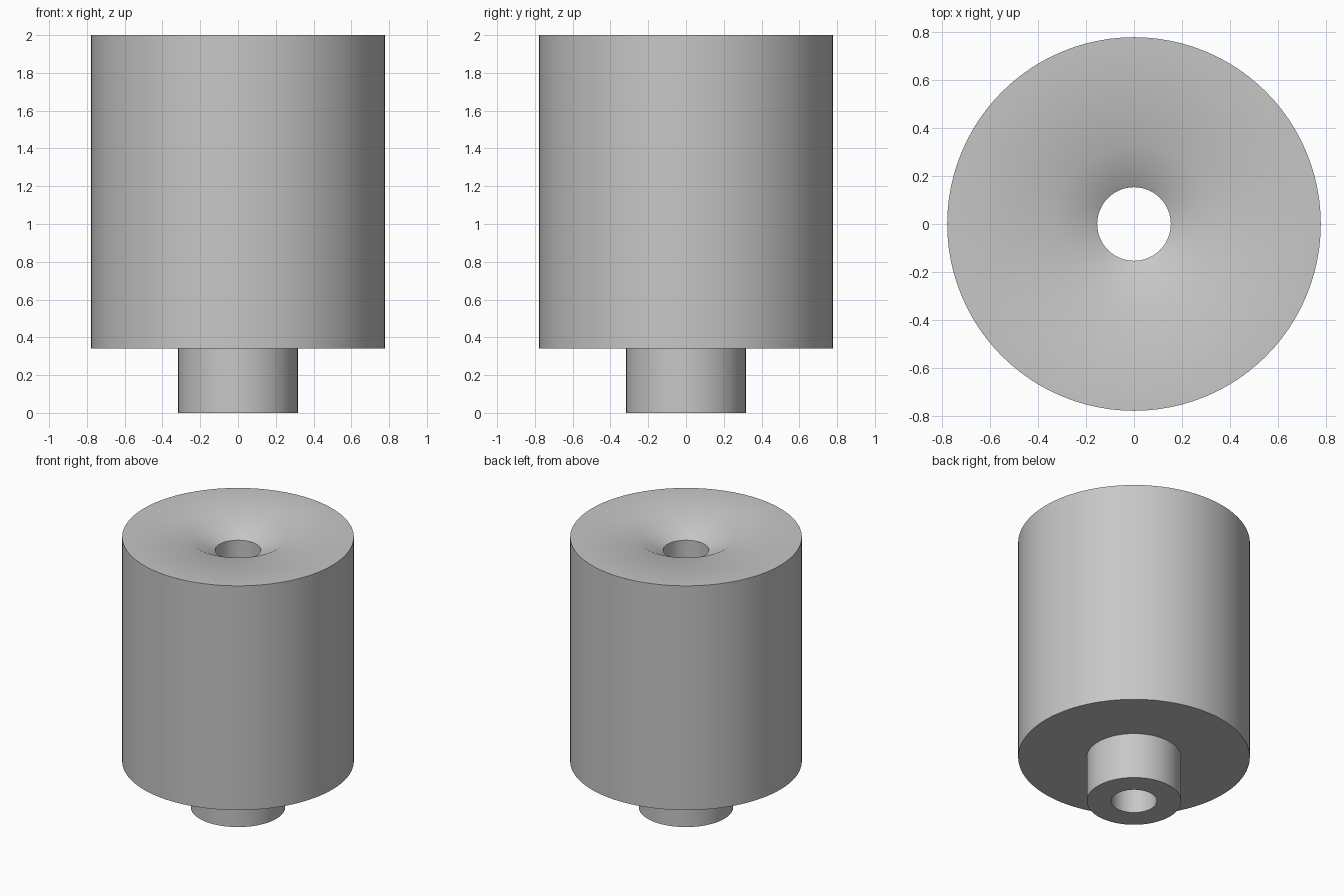
import bpy, bmesh, math

cube = bpy.data.objects.get("Cube")
if cube:
    bpy.data.objects.remove(cube, do_unlink=True)

SIDES = 96
BODY_R, NECK_R, BORE_R, SINK_R = 0.777, 0.317, 0.153, 0.33
TOP, STEP, SINK_DEPTH = 2.0, 0.34, 0.096

grey = bpy.data.materials.new("plain_grey")
grey.use_nodes = True
colour = (0.57, 0.57, 0.57, 1)
grey.diffuse_color = colour
grey.node_tree.nodes["Principled BSDF"].inputs["Base Color"].default_value = colour


def lathe(name, profile):
    """Revolve a closed (radius, height) profile around the z axis."""
    bm = bmesh.new()
    rings = []
    for r, z in profile:
        rings.append([bm.verts.new((r * math.cos(a), r * math.sin(a), z))
                      for a in (math.tau * i / SIDES for i in range(SIDES))])
    for k, low in enumerate(rings):
        high = rings[(k + 1) % len(rings)]
        for i in range(SIDES):
            j = (i + 1) % SIDES
            bm.faces.new((low[i], low[j], high[j], high[i]))
    bmesh.ops.recalc_face_normals(bm, faces=bm.faces)
    mesh = bpy.data.meshes.new(name)
    bm.to_mesh(mesh)
    bm.free()
    mesh.materials.append(grey)
    obj = bpy.data.objects.new(name, mesh)
    bpy.context.collection.objects.link(obj)
    bpy.ops.object.select_all(action="DESELECT")
    obj.select_set(True)
    bpy.context.view_layer.objects.active = obj
    bpy.ops.object.shade_smooth_by_angle(angle=math.radians(30))
    return obj


# Stepped bushing: neck, wide body, countersunk top and through bore
lathe("stepped_bushing", [
    (BORE_R, 0), (NECK_R, 0), (NECK_R, STEP), (BODY_R, STEP),
    (BODY_R, TOP), (SINK_R, TOP), (BORE_R, TOP - SINK_DEPTH),
])
